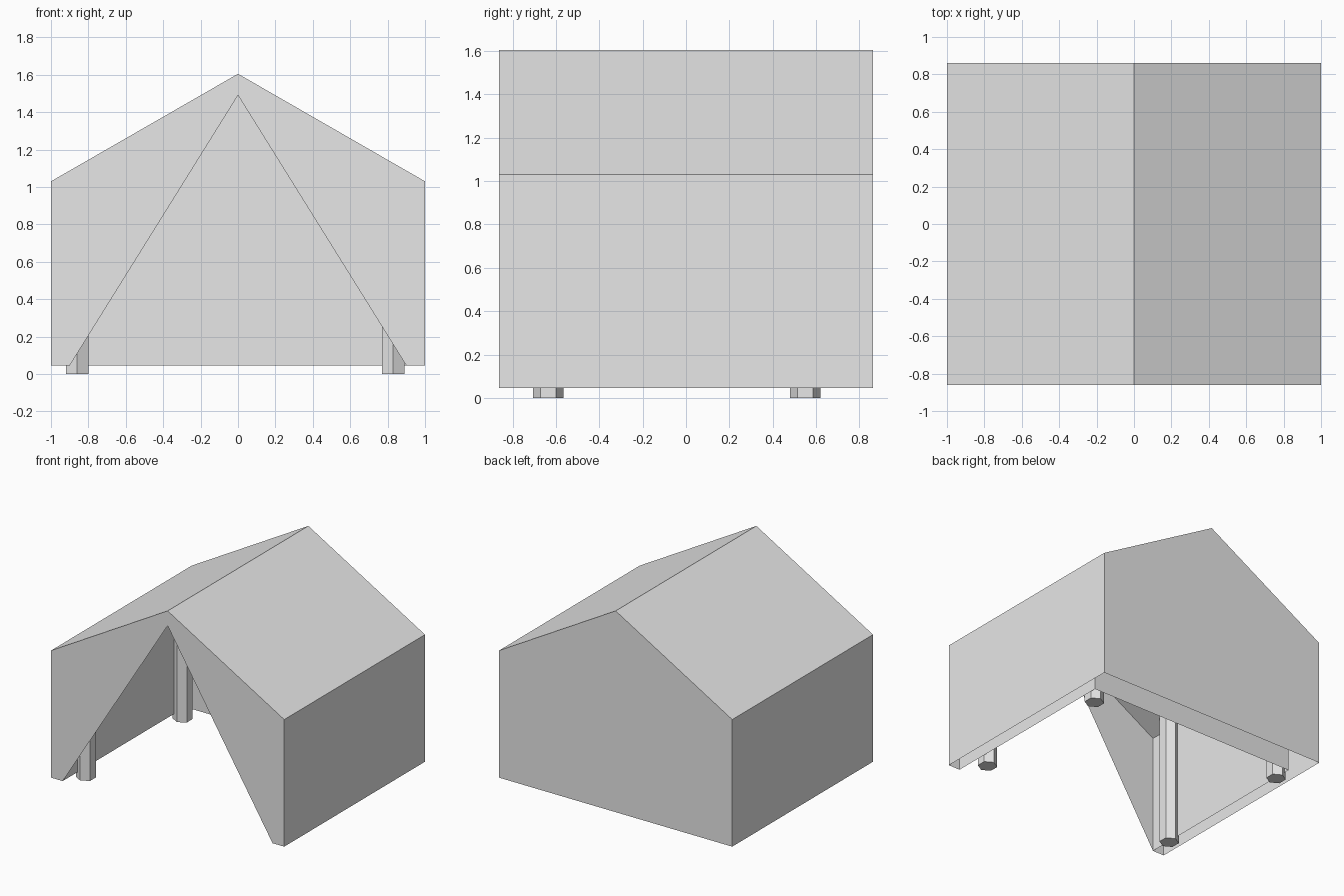
import bpy
import bmesh

cube = bpy.data.objects.get("Cube")
if cube:
    bpy.data.objects.remove(cube, do_unlink=True)

canvas = bpy.data.materials.new("light_grey")
canvas.use_nodes = True
GREY = (0.8, 0.8, 0.8, 1.0)
canvas.diffuse_color = GREY
canvas.node_tree.nodes["Principled BSDF"].inputs["Base Color"].default_value = GREY

FRONT, BACK, LINER_BACK = -0.862, 0.862, 0.64
BOTTOM = 0.045


def add_object(name, bm):
    mesh = bpy.data.meshes.new(name)
    bm.to_mesh(mesh)
    bm.free()
    mesh.materials.append(canvas)
    obj = bpy.data.objects.new(name, mesh)
    bpy.context.collection.objects.link(obj)
    return obj


def gable(half_width, eave, peak):
    """House-shaped profile, open along the ground."""
    w = half_width
    return [(-w, BOTTOM), (-w, eave), (0, peak), (w, eave), (w, BOTTOM)]


def shell(name, profile, back, inward=False):
    """Walls and roof swept along y, closed by a back wall."""
    bm = bmesh.new()
    near = [bm.verts.new((x, FRONT, z)) for x, z in profile]
    far = [bm.verts.new((x, back, z)) for x, z in profile]
    for i in range(len(profile) - 1):
        bm.faces.new((near[i], near[i + 1], far[i + 1], far[i]))
    bm.faces.new(far)
    bm.normal_update()
    # Roof slopes point up on the outer skin, down on the liner
    if (bm.faces[:][1].normal.z < 0) != inward:
        bmesh.ops.reverse_faces(bm, faces=bm.faces[:])
    return add_object(name, bm)


# Outer skin and inner liner, both open underneath
outer = gable(1.0, 1.03, 1.605)
liner = gable(0.9, 0.97, 1.49)
shell("outer_tent", outer, BACK)
shell("inner_liner", liner, LINER_BACK, inward=True)

# Front wall with a triangular doorway
bm = bmesh.new()
door = [liner[4], liner[2], liner[0]]
face = bm.faces.new([bm.verts.new((x, FRONT, z)) for x, z in outer + door])
face.normal_update()
if face.normal.y > 0:
    face.normal_flip()
add_object("front_wall", bm)

# Four hexagonal poles, with a corner towards the front
POLE_TOP = 1.05
for side, x in (("right", -0.86), ("left", 0.83)):
    for end, y in (("front", -0.635), ("back", 0.55)):
        bm = bmesh.new()
        bmesh.ops.create_cone(bm, cap_ends=True, segments=6, radius1=0.07,
                              radius2=0.07, depth=POLE_TOP)
        pole = add_object(f"{end}_{side}_pole", bm)
        pole.location = (x, y, POLE_TOP / 2)
